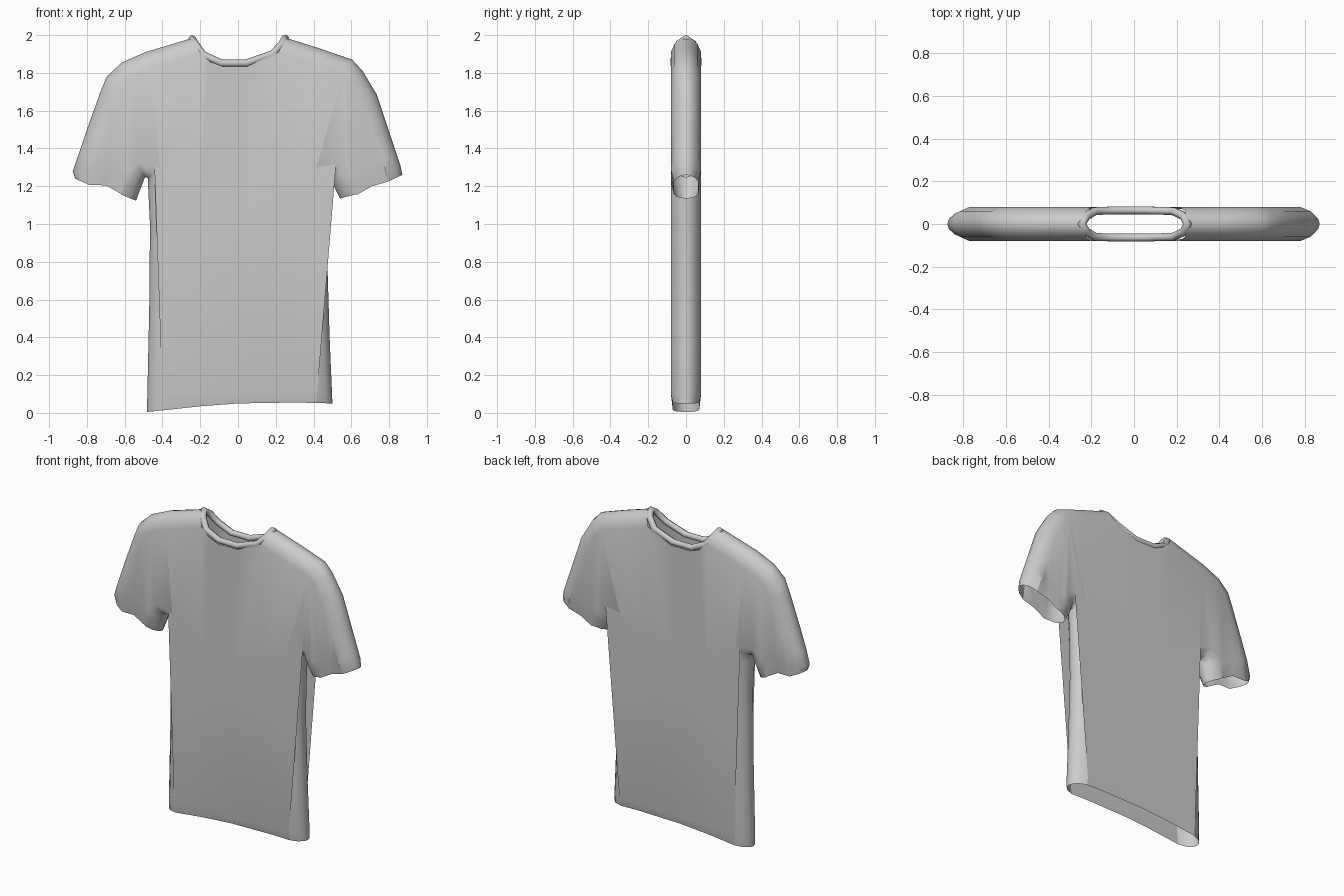
import bpy, bmesh, math
from mathutils import Vector

if "Cube" in bpy.data.objects:
    bpy.data.objects.remove(bpy.data.objects["Cube"])

# Outline in front view (x, z), clockwise from the left side of the neck
neck = [(.195, 1.887), (.05, 1.835), (-.085, 1.835), (-.15, 1.86)]
shoulder_r = [(.255, 1.985), (.43, 1.93), (.605, 1.87), (.66, 1.81), (.735, 1.685),
              (.80, 1.49), (.86, 1.31), (.87, 1.26)]
cuff_r = [(.71, 1.2), (.63, 1.155)]
under_r = [(.54, 1.135), (.512, 1.19), (.494, 1.248), (.482, 1.245), (.475, 1.0),
           (.473, .8), (.485, .4), (.5, .05)]
hem = [(.3, .055), (0, .05), (-.2, .035)]
under_l = [(-.482, .005), (-.47, .55), (-.466, .995), (-.478, 1.245), (-.492, 1.248),
           (-.515, 1.19), (-.54, 1.123)]
cuff_l = [(-.62, 1.16), (-.7, 1.205)]
shoulder_l = [(-.862, 1.24), (-.875, 1.277), (-.80, 1.5), (-.73, 1.695), (-.695, 1.78),
              (-.615, 1.855), (-.49, 1.91), (-.24, 1.985)]

# Rounded seam: (distance in from the edge, half thickness)
ROUND = [(0, 0), (.008, .03), (.035, .06), (.085, .08)]


def inward(pts, start_dir, end_dir):
    """Inward direction at each seam point; ends follow the openings."""
    out = []
    for i in range(len(pts)):
        if i in (0, len(pts) - 1):
            out.append(Vector(start_dir if i == 0 else end_dir).normalized())
            continue
        n = Vector((0, 0))
        for a, b in ((i - 1, i), (i, i + 1)):
            d = (Vector(pts[b]) - Vector(pts[a])).normalized()
            n += Vector((d.y, -d.x))
        out.append(n.normalized())
    return out


def panel(bm, side):
    """One half of the shirt: seam strips plus the flat panel."""
    loop = []

    def seam(pts, start_dir, end_dir):
        dirs = inward(pts, start_dir, end_dir)
        rows = []
        for d, y in ROUND:
            rows.append([bm.verts.new((p[0] + n.x * d, side * y, p[1] + n.y * d))
                         for p, n in zip(pts, dirs)])
        for lo, hi in zip(rows, rows[1:]):
            for i in range(len(pts) - 1):
                bm.faces.new((lo[i], lo[i + 1], hi[i + 1], hi[i]))
        loop.extend(rows[-1])

    def opening(pts):
        loop.extend(bm.verts.new((x, side * .08, z)) for x, z in pts)

    seam(shoulder_r, (-.5, -.9), (-.9, -.42))
    opening(cuff_r)
    seam(under_r, (.95, .25), (-1, .03))
    opening(hem)
    seam(under_l, (1, .1), (-.95, .4))
    opening(cuff_l)
    seam(shoulder_l, (.9, -.4), (.45, -.9))
    opening(neck[::-1])
    bmesh.ops.triangulate(bm, faces=[bm.faces.new(loop)])


bm = bmesh.new()
panel(bm, -1)
panel(bm, 1)
bmesh.ops.remove_doubles(bm, verts=bm.verts, dist=.0005)


# Hem and cuffs: cut a line above each opening, then draw the edge in
def cut(co, no):
    bmesh.ops.bisect_plane(bm, geom=bm.verts[:] + bm.edges[:] + bm.faces[:],
                           plane_co=co, plane_no=no, dist=.0001)


cut((0, 0, .1), (0, 0, 1))
for s in (-1, 1):
    cut((s * .665, 0, 1.29), (s * -.37, 0, .93))
for v in bm.verts:
    x, z = abs(v.co.x), v.co.z
    if z < .07:
        v.co.y *= .87
    elif x > .52 and (x - .705) * -.37 + (z - 1.19) * .93 < .06 and z < 1.3:
        v.co.y *= .8
bmesh.ops.recalc_face_normals(bm, faces=bm.faces)
mesh = bpy.data.meshes.new("shirt_body")
bm.to_mesh(mesh)
bm.free()
shirt = bpy.data.objects.new("shirt_body", mesh)
bpy.context.collection.objects.link(shirt)
bpy.context.view_layer.objects.active = shirt
shirt.select_set(True)
bpy.ops.object.shade_smooth_by_angle(angle=math.radians(60))

# Collar: a rolled band round the neck hole
front = [(-.225, .035, 1.95), (-.185, .06, 1.895), (-.09, .064, 1.851),
         (.045, .064, 1.851), (.185, .06, 1.9), (.235, .035, 1.955)]
path = ([(-.243, 0, 1.979)] + [(x, -y, z) for x, y, z in front]
        + [(.25, 0, 1.982)] + front[::-1])
curve = bpy.data.curves.new("collar", 'CURVE')
curve.dimensions = '3D'
curve.bevel_depth = .021
curve.bevel_resolution = 1
spline = curve.splines.new('POLY')
spline.points.add(len(path) - 1)
for p, co in zip(spline.points, path):
    p.co = (*co, 1)
spline.use_cyclic_u = True
spline.use_smooth = True
collar = bpy.data.objects.new("collar", curve)
bpy.context.collection.objects.link(collar)
